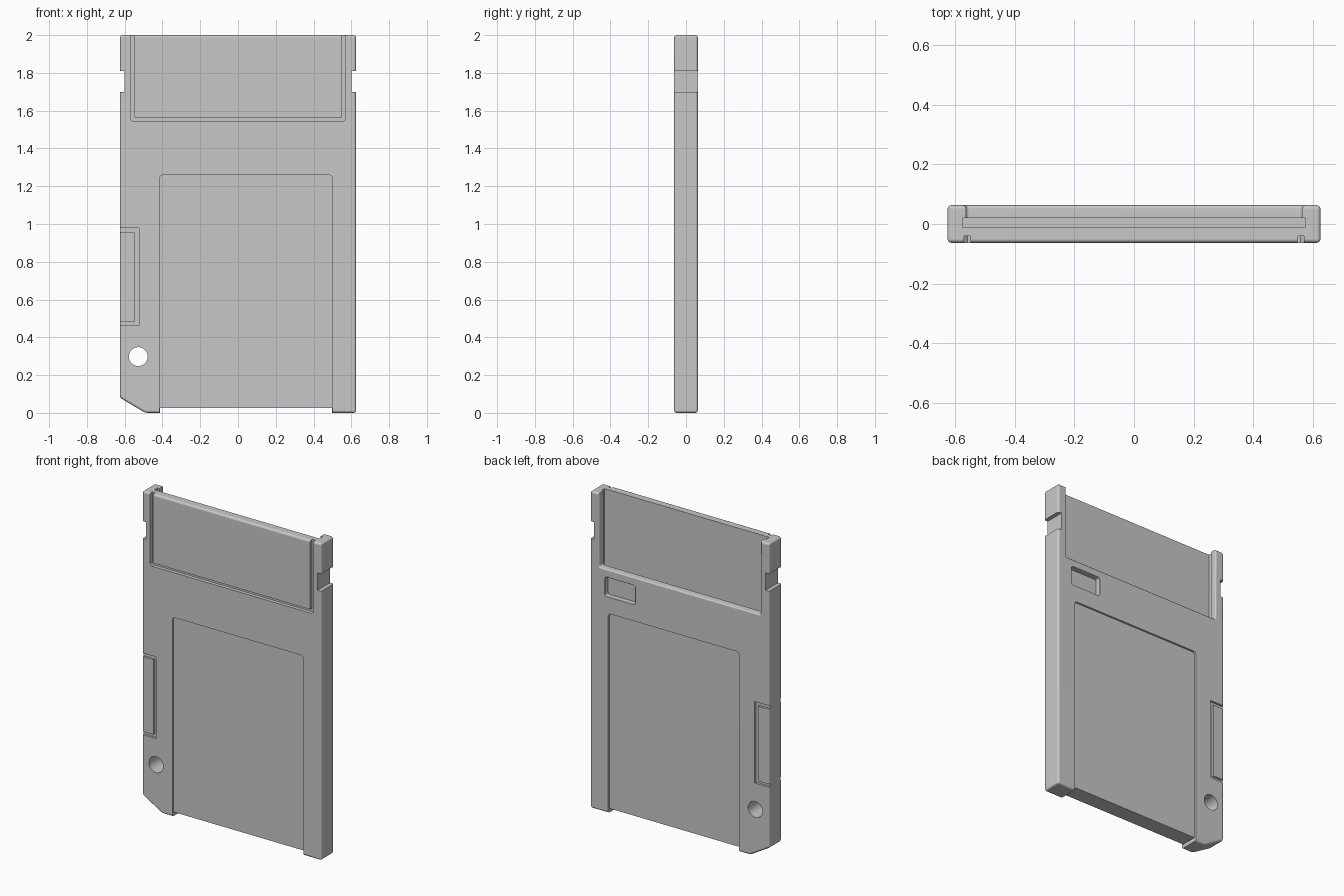
import bpy, bmesh, math

if "Cube" in bpy.data.objects:
    bpy.data.objects.remove(bpy.data.objects["Cube"])

T = 0.063            # half thickness of the shell
grey = bpy.data.materials.new("shell grey")
grey.diffuse_color = (0.58, 0.58, 0.58, 1)
grey.use_nodes = True
grey.node_tree.nodes["Principled BSDF"].inputs["Base Color"].default_value = grey.diffuse_color


def loft(name, rings, bevel=0):
    """Closed solid through rings of (x, y, z) points."""
    bm = bmesh.new()
    loops = [[bm.verts.new(p) for p in ring] for ring in rings]
    n = len(loops[0])
    for a, b in zip(loops, loops[1:]):
        for i in range(n):
            bm.faces.new((a[i], a[(i + 1) % n], b[(i + 1) % n], b[i]))
    bm.faces.new(loops[0])
    bm.faces.new(loops[-1][::-1])
    bmesh.ops.recalc_face_normals(bm, faces=bm.faces)
    if bevel:
        bmesh.ops.bevel(bm, geom=bm.edges[:], offset=bevel, segments=3,
                        profile=0.5, affect='EDGES')
    me = bpy.data.meshes.new(name)
    bm.to_mesh(me)
    bm.free()
    ob = bpy.data.objects.new(name, me)
    bpy.context.collection.objects.link(ob)
    me.materials.append(grey)
    return ob


def prism(name, outline, y0, y1, bevel=0):
    """Flat x-z outline extruded along y."""
    return loft(name, [[(x, y, z) for x, z in outline] for y in (y0, y1)], bevel)


def box(name, x0, x1, y0, y1, z0, z1):
    return prism(name, [(x0, z0), (x1, z0), (x1, z1), (x0, z1)], y0, y1)


def rounded(x0, x1, z0, z1, r, y, grow=0):
    """Rounded rectangle ring facing along y."""
    x0, x1, z0, z1, r = x0 - grow, x1 + grow, z0 - grow, z1 + grow, r + grow
    pts = []
    for k, (cx, cz) in enumerate([(x1 - r, z1 - r), (x0 + r, z1 - r),
                                  (x0 + r, z0 + r), (x1 - r, z0 + r)]):
        for j in range(5):
            a = math.pi / 2 * (k + j / 4)
            pts.append((cx + r * math.cos(a), y, cz + r * math.sin(a)))
    return pts


def pocket(side, x0, x1, z0, z1, floor, r, lip=0.0):
    """Cutter for a pocket with an eased rim; side is -1 front, 1 back."""
    steps = [(floor, 0)]
    if lip:
        steps += [(T - lip, 0), (T - 0.4 * lip, 0.25 * lip), (T + 0.001, lip)]
    steps.append((T + 0.05, lip))
    return loft("pocket_cutter", [rounded(x0, x1, z0, z1, r, side * y, g)
                                  for y, g in steps])


def measure(me):
    """Volume, lowest point and whether the mesh is closed."""
    bm = bmesh.new()
    bm.from_mesh(me)
    out = (bm.calc_volume(), min((v.co.z for v in bm.verts), default=-9),
           all(e.is_manifold for e in bm.edges))
    bm.free()
    return out


def cut(ob, cutter):
    """Subtract the cutter, keeping the first sound result."""
    before = measure(ob.data)[0]
    best = None
    for nudge in (0, 0.0004, -0.0007):
        for solver in ('MANIFOLD', 'EXACT'):
            cutter.location = (nudge, 0, nudge)
            mod = ob.modifiers.new("cut", 'BOOLEAN')
            mod.operation, mod.solver, mod.object = 'DIFFERENCE', solver, cutter
            bpy.context.view_layer.update()
            dg = bpy.context.evaluated_depsgraph_get()
            me = bpy.data.meshes.new_from_object(ob.evaluated_get(dg))
            ob.modifiers.remove(mod)
            vol, low, closed = measure(me)
            if 0.5 * before < vol < before - 1e-7 and low > -0.001:
                best = me if closed or best is None else best
                if closed:
                    break
        else:
            continue
        break
    if best:
        ob.data = best
    bpy.data.objects.remove(cutter)


# Shell outline with one clipped lower corner
shell = prism("shell", [(-0.49, 0), (0.625, 0), (0.625, 2), (-0.625, 2),
                        (-0.625, 0.08)], -T, T, 0.013)

# Shallow label beds on both faces, then the gap between the feet
for s in (-1, 1):
    cut(shell, pocket(s, -0.415, 0.5, -0.25, 1.26, T - 0.012, 0.02))
cut(shell, box("foot_gap_cutter", -0.4135, 0.4985, -0.2, 0.2, -0.1, 0.025))
# Rear connector bay with a wider slot running into the side rails and shelf
cut(shell, pocket(1, -0.563, 0.563, 1.535, 2.2, -0.0095, 0.012, 0.01))
cut(shell, box("slot_cutter", -0.575, 0.575, -0.01, 0.02, 1.50, 2.2))
# Rear window pocket
cut(shell, pocket(1, 0.312, 0.522, 1.365, 1.485, 0.03, 0.012, 0.003))
# U-shaped groove around the front panel
cut(shell, prism("panel_groove_cutter",
                 [(-0.57, 2.1), (-0.57, 1.555), (-0.558, 1.543), (0.558, 1.543),
                  (0.57, 1.555), (0.57, 2.1), (0.547, 2.1), (0.547, 1.565),
                  (-0.547, 1.565), (-0.547, 2.1)], -0.2, -0.041))
# C-shaped grooves around the grip plates, and the side notches
grip = [(-0.7, 0.463), (-0.524, 0.463), (-0.524, 0.978), (-0.7, 0.978),
        (-0.7, 0.955), (-0.547, 0.955), (-0.547, 0.482), (-0.7, 0.482)]
for s in (-1, 1):
    cut(shell, prism("grip_groove_cutter", grip, s * (T - 0.014), s * 0.2))
    cut(shell, box("notch_cutter", s * 0.6, s * 0.8, -0.2, 0.2, 1.70, 1.81))
# Strap hole
cut(shell, prism("hole_cutter", [(-0.528 + 0.05 * math.cos(i * math.pi / 20),
                                  0.298 + 0.05 * math.sin(i * math.pi / 20))
                                 for i in range(40)], -0.2, 0.2))

bpy.ops.object.select_all(action='DESELECT')
shell.select_set(True)
bpy.context.view_layer.objects.active = shell
bpy.ops.object.shade_smooth_by_angle(angle=math.radians(35))
# Keep the broad faces flat
wn = shell.modifiers.new("flat_faces", 'WEIGHTED_NORMAL')
wn.keep_sharp = True
